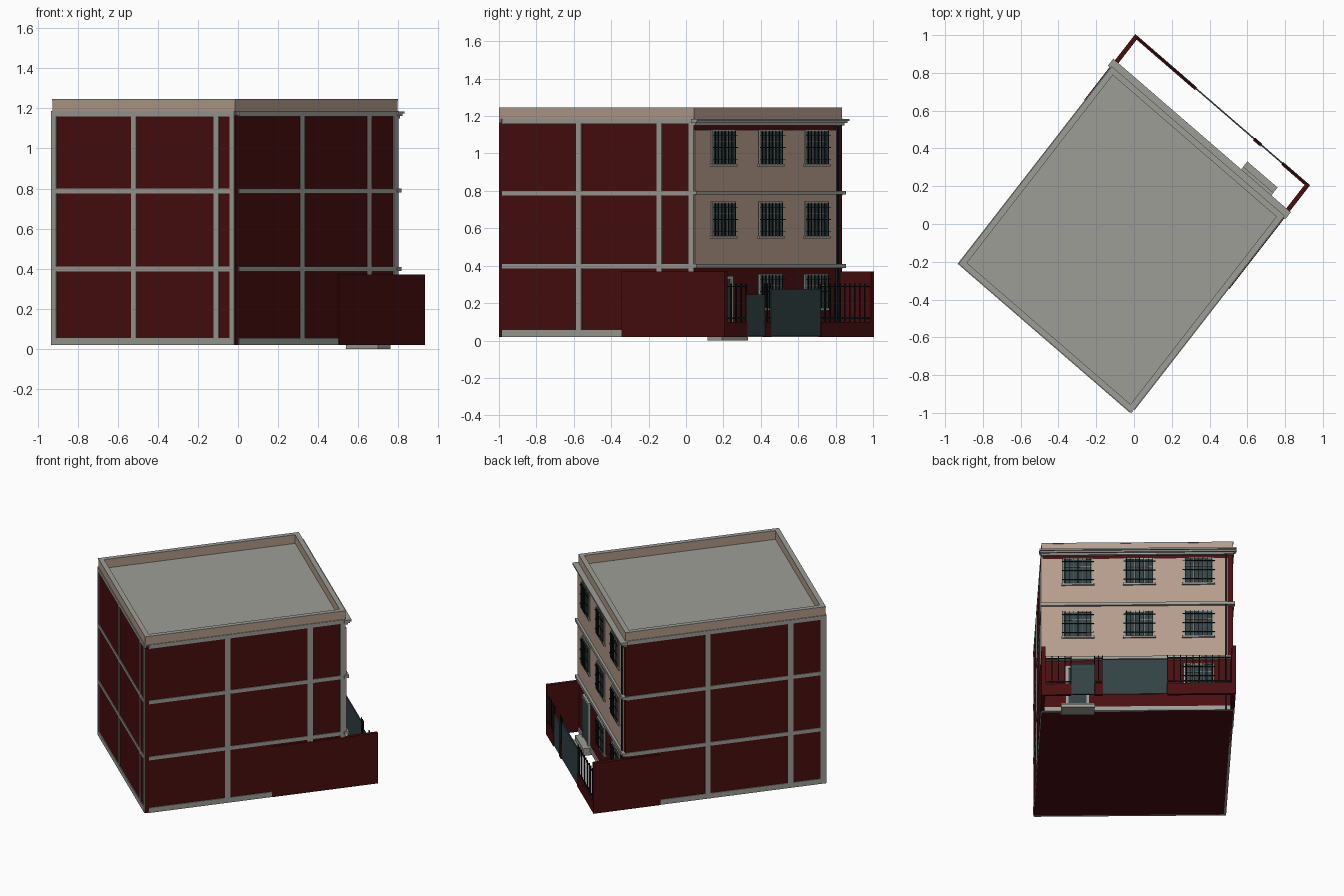
import bpy, bmesh

if "Cube" in bpy.data.objects:
    bpy.data.objects.remove(bpy.data.objects["Cube"])

# Slightly skewed plan frame: u runs along the street facade, v runs from back to street
P, U, V = (-0.927, -0.21), (0.761, -0.658), (0.6135, 0.790)
W, D, F = 1.2, 1.32, 1.532      # width, building depth, fence line
Z0 = 0.02                       # underside of the building


def srgb(r, g, b):
    return tuple((c / 255 / 12.92 if c < 11 else ((c / 255 + 0.055) / 1.055) ** 2.4)
                 for c in (r, g, b)) + (1.0,)


def material(name, rgb):
    m = bpy.data.materials.new(name)
    m.diffuse_color = srgb(*rgb)
    m.use_nodes = True
    m.node_tree.nodes["Principled BSDF"].inputs["Base Color"].default_value = m.diffuse_color
    return m


RED = material("dark red brick", (72, 14, 15))
TAN = material("tan plaster", (182, 157, 140))
GREY = material("grey concrete", (157, 158, 150))
TEAL = material("dark teal metal", (50, 66, 68))
BLACK = material("black iron", (20, 24, 25))


def boxes(name, mat, items):
    """One object made of boxes (u0, u1, v0, v1, z0, z1) in the plan frame."""
    bm = bmesh.new()
    for u0, u1, v0, v1, z0, z1 in items:
        vs = [bm.verts.new((P[0] + u * U[0] + v * V[0], P[1] + u * U[1] + v * V[1], z))
              for z in (z0, z1) for u, v in ((u0, v0), (u1, v0), (u1, v1), (u0, v1))]
        for f in ((3, 2, 1, 0), (4, 5, 6, 7), (0, 1, 5, 4), (1, 2, 6, 5), (2, 3, 7, 6), (3, 0, 4, 7)):
            bm.faces.new([vs[i] for i in f])
    me = bpy.data.meshes.new(name)
    bm.to_mesh(me)
    bm.free()
    me.materials.append(mat)
    ob = bpy.data.objects.new(name, me)
    bpy.context.collection.objects.link(ob)
    return ob


def ring(t, z0, z1, o=0.0):
    """Four boxes of thickness t around the building outline, grown by o."""
    return [(-o, W + o, -o, t, z0, z1), (-o, W + o, D - t, D + o, z0, z1),
            (-o, t, t, D - t, z0, z1), (W - t, W + o, t, D - t, z0, z1)]


# Main block, roof and parapet
boxes("brick_body", RED, [(0, W, 0, D, Z0, 1.165)])
boxes("roof_slab", GREY, [(0.02, W - 0.02, 0.02, D - 0.02, 1.16, 1.185)])
boxes("parapet", TAN, ring(0.03, 1.185, 1.24))
boxes("parapet_cap", GREY, ring(0.031, 1.24, 1.246, 0.001))

# Concrete beams on the back and the two sides
e = 0.005
beams = []
for z0, z1 in ((Z0, 0.055), (0.385, 0.41), (0.775, 0.80), (1.16, 1.187)):
    beams += [(-e, W - 0.005, -e, 0.01, z0, z1),
              (W - 0.01, W + e, 0.025, D, z0, z1),
              (-e, 0.01, 0, D, z0, z1)]
boxes("floor_beams", GREY, beams)

# Concrete columns
cols = [(u, u + w, -e, 0.01, Z0, 1.165)
        for u, w in ((-e, 0.035), (0.52, 0.033), (1.06, 0.033), (1.165, 0.03))]
cols += [(W - 0.01, W + e, v, v + 0.035, Z0, 1.165) for v in (0.525, 1.07, D - 0.035)]
cols += [(-e, 0.01, v, v + 0.035, Z0, 1.165) for v in (0, 0.215, 0.76)]
boxes("wall_columns", GREY, cols)

# Street facade: plaster panels, ledges, cornice, plinth, drain pipe
boxes("facade_plaster", TAN, [(0.035, W, D - 0.01, D + 0.006, 0.41, 0.78),
                              (0.035, W, D - 0.01, D + 0.006, 0.80, 1.125)])
boxes("facade_ledges", GREY, [(-0.01, W + 0.008, D - 0.01, D + 0.022, z, z + 0.02)
                              for z in (0.388, 0.78)])
boxes("facade_cornice", GREY, [(-0.005, W + 0.005, D - 0.01, D + 0.015, 1.15, 1.163),
                               (-0.015, W + 0.012, D - 0.01, D + 0.027, 1.163, 1.174),
                               (-0.02, W + 0.015, D - 0.01, D + 0.037, 1.174, 1.185)])
boxes("facade_plinth", GREY, [(0, W, D - 0.01, D + 0.008, Z0, 0.05)])
boxes("drain_pipe", BLACK, [(0.04, 0.052, D + 0.002, D + 0.014, Z0, 1.15)])

# Windows with frames and iron grilles
glass, frames, bars = [], [], []
win = [(u, z) for z in (0.165, 0.55, 0.935) for u in (0.217, 0.588, 0.973)
       if not (z < 0.2 and u > 0.9)]
hw, h, t = 0.095, 0.192, 0.009
for u, z in win:
    a, b, v = u - hw, u + hw, D - 0.01
    glass.append((a, b, v, D + 0.009, z, z + h))
    frames += [(a, a + t, v, D + 0.014, z, z + h), (b - t, b, v, D + 0.014, z, z + h),
               (a, b, v, D + 0.014, z + h - t, z + h),
               (a - 0.008, b + 0.008, v, D + 0.018, z - 0.004, z + t)]
    frames += [(u + k - 0.002, u + k + 0.002, v, D + 0.012, z, z + h) for k in (-0.03, 0.03)]
    frames.append((a, b, v, D + 0.012, z + 0.128, z + 0.132))
    for k in range(7):
        x = a + 0.014 + k * (2 * hw - 0.028) / 6
        bars.append((x - 0.002, x + 0.002, D + 0.02, D + 0.024, z + 0.008, z + h - 0.006))
    bars += [(a - 0.006, b + 0.006, D + 0.02, D + 0.025, z + k, z + k + 0.004)
             for k in (0.03, 0.095, 0.16)]
boxes("window_panes", TEAL, glass)
boxes("window_frames", GREY, frames)
boxes("window_grilles", BLACK, bars)

# Entrance door and steps
boxes("entrance_door", TEAL, [(0.915, 1.035, D - 0.01, D + 0.009, 0.05, 0.33)])
boxes("door_frame", GREY, [(0.90, 0.918, D - 0.01, D + 0.016, 0.05, 0.345),
                           (1.032, 1.05, D - 0.01, D + 0.016, 0.05, 0.345),
                           (0.90, 1.05, D - 0.01, D + 0.016, 0.327, 0.345)])
boxes("entrance_steps", GREY, [(0.87, 1.08, D - 0.01, D + 0.09, 0, 0.02),
                               (0.87, 1.08, D - 0.01, D + 0.055, 0.02, 0.05)])

# Yard side walls and low street wall
boxes("yard_side_walls", RED, [(W - 0.016, W + 0.008, 0.835, F, Z0, 0.37),
                               (-0.008, 0.016, 1.09, F, Z0, 0.37)])
low = ((0.016, 0.42), (0.825, 0.875), (1.022, W - 0.016))
boxes("low_street_wall", RED, [(a, b, F - 0.018, F, Z0, 0.10) for a, b in low])

# Iron railing above the low wall
rail = []
for a, b in low:
    n = max(2, round((b - a) / 0.04))
    rail += [(a + (b - a) * i / n - 0.003, a + (b - a) * i / n + 0.003, F - 0.012, F - 0.006, 0.10, 0.305)
             for i in range(n + 1)]
    rail += [(a, b, F - 0.012, F - 0.006, z, z + 0.007) for z in (0.115, 0.285)]
boxes("street_railing", BLACK, rail)

# Sheet metal gates
boxes("street_gates", TEAL, [(0.422, 0.825, F - 0.012, F - 0.004, 0.025, 0.275),
                             (0.875, 1.022, F - 0.012, F - 0.004, 0.025, 0.245)])
